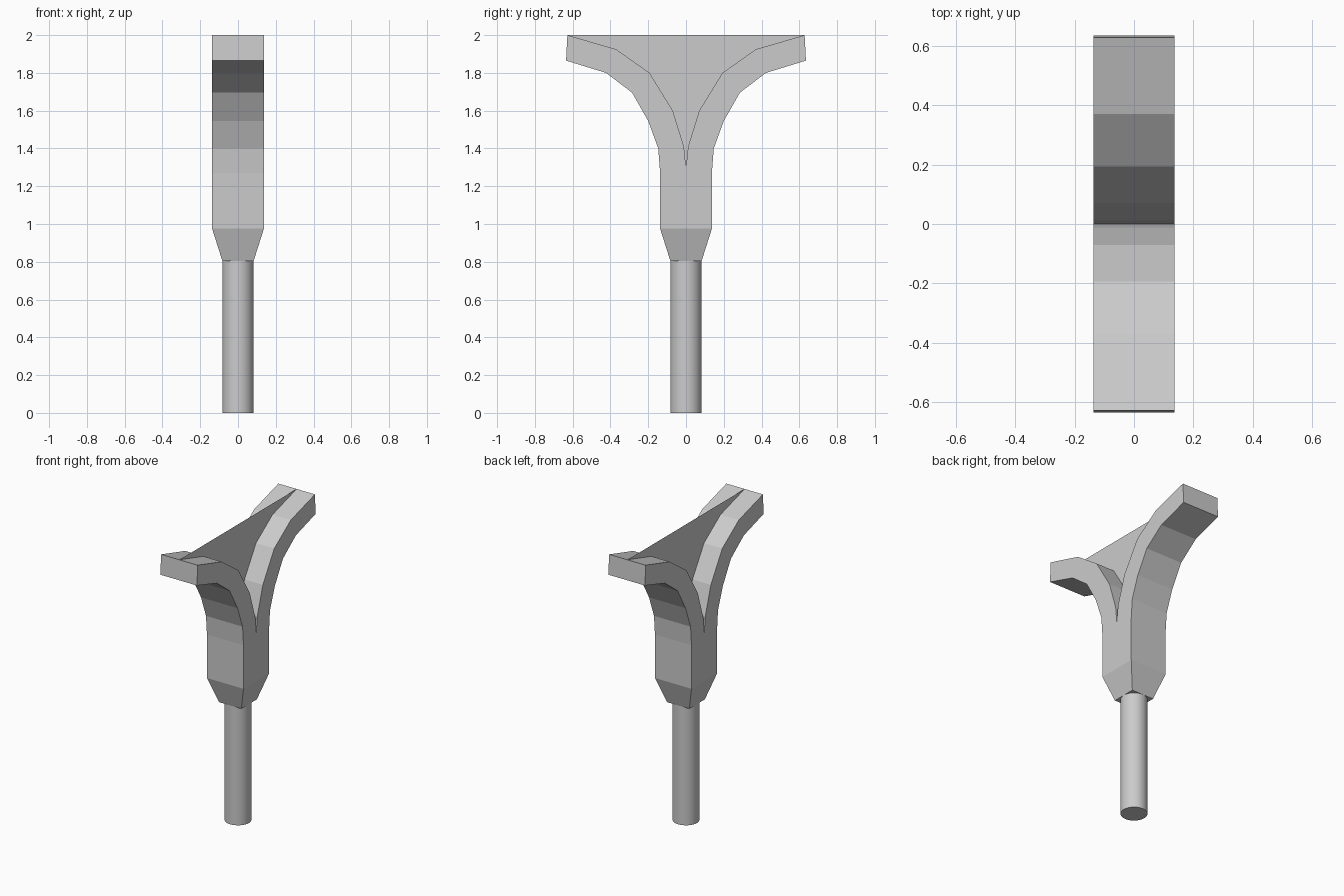
import bpy, bmesh

if "Cube" in bpy.data.objects:
    bpy.data.objects.remove(bpy.data.objects["Cube"])

HALF = 0.137      # half thickness of the forked body
GRIP_R = 0.083    # radius of the round handle
NECK_Z = 0.805    # where handle meets body

# right-hand halves of the Y profile as (y, z)
outer = [(HALF, 0.975), (HALF, 1.27), (0.147, 1.40), (0.20, 1.545),
         (0.285, 1.695), (0.423, 1.80), (0.635, 1.865)]
inner = [(0.628, 2.0), (0.37, 1.925), (0.193, 1.80), (0.07, 1.60),
         (0.011, 1.41)]
crotch = (0.0, 1.30)


def mirrored(points):
    return [(-y, z) for y, z in reversed(points)]


def add_object(name, bm):
    bmesh.ops.recalc_face_normals(bm, faces=bm.faces)
    mesh = bpy.data.meshes.new(name)
    bm.to_mesh(mesh)
    bm.free()
    obj = bpy.data.objects.new(name, mesh)
    bpy.context.collection.objects.link(obj)
    return obj


# forked body: extruded Y profile with its base tapering to the handle
profile = outer + inner + [crotch] + mirrored(outer + inner)
bm = bmesh.new()
front = [bm.verts.new((HALF, y, z)) for y, z in profile]
back = [bm.verts.new((-HALF, y, z)) for y, z in profile]
bm.faces.new(front)
bm.faces.new(back[::-1])
n = len(profile)
for i in range(n - 1):
    bm.faces.new((front[i], back[i], back[i + 1], front[i + 1]))
rim = [front[0], back[0], back[-1], front[-1]]
neck = [bm.verts.new((v.co.x * GRIP_R / HALF, v.co.y * GRIP_R / HALF, NECK_Z))
        for v in rim]
for i in range(4):
    j = (i + 1) % 4
    bm.faces.new((rim[i], rim[j], neck[j], neck[i]))
bm.faces.new(neck)
add_object("forked_body", bm)

# thin web stretched between the two prongs
bm = bmesh.new()
web = inner + [crotch] + mirrored(inner)
bm.faces.new([bm.verts.new((0, y, z)) for y, z in web])
add_object("prong_web", bm)

# round handle
bpy.ops.mesh.primitive_cylinder_add(vertices=32, radius=GRIP_R, depth=NECK_Z,
                                    location=(0, 0, NECK_Z / 2))
bpy.context.object.name = "handle"
bpy.ops.object.shade_smooth_by_angle()
